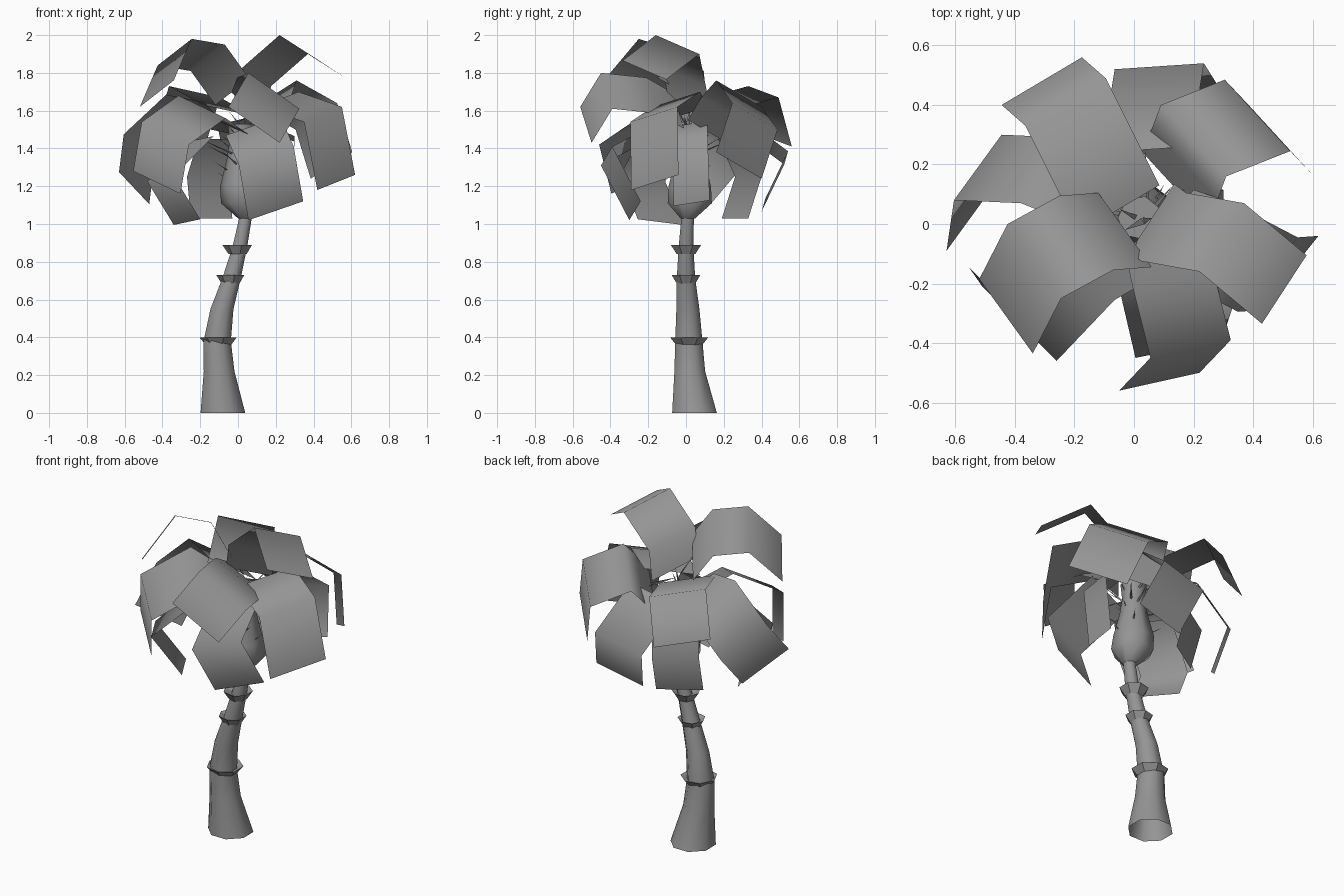
import bpy, bmesh, math
from mathutils import Vector

cube = bpy.data.objects.get("Cube")
if cube:
    bpy.data.objects.remove(cube)

grey = bpy.data.materials.new("plain_grey")
grey.use_nodes = True
colour = (0.3, 0.3, 0.3, 1)
grey.diffuse_color = colour
grey.node_tree.nodes["Principled BSDF"].inputs["Base Color"].default_value = colour


def finish(name, bm, angle):
    """Turn a bmesh into a smooth shaded object with creased edges."""
    mesh = bpy.data.meshes.new(name)
    bm.to_mesh(mesh)
    bm.free()
    mesh.materials.append(grey)
    obj = bpy.data.objects.new(name, mesh)
    bpy.context.collection.objects.link(obj)
    bpy.ops.object.select_all(action="DESELECT")
    bpy.context.view_layer.objects.active = obj
    obj.select_set(True)
    bpy.ops.object.shade_smooth_by_angle(angle=math.radians(angle))


def loft(name, rings, sides=8, angle=55):
    """Skin horizontal rings given as (x, y, z, radius), open below and capped on top."""
    bm = bmesh.new()
    loops = []
    for x, y, z, r in rings:
        turns = [math.tau * (i + 0.5) / sides for i in range(sides)]
        loops.append([bm.verts.new((x + r * math.cos(t), y + r * math.sin(t), z)) for t in turns])
    for low, high in zip(loops, loops[1:]):
        for i in range(sides):
            j = (i + 1) % sides
            bm.faces.new((low[i], low[j], high[j], high[i]))
    bm.faces.new(loops[-1])
    finish(name, bm, angle)


def frond(name, across, *spine):
    """Broad bent leaf: one cross edge per spine point, all parallel to across."""
    bm = bmesh.new()
    half = Vector(across) / 2
    edges = [(bm.verts.new(Vector(p) - half), bm.verts.new(Vector(p) + half)) for p in spine]
    for (a, b), (c, d) in zip(edges, edges[1:]):
        bm.faces.new((a, b, d, c))
    bmesh.ops.recalc_face_normals(bm, faces=bm.faces)
    bm.normal_update()
    if sum(f.normal.z for f in bm.faces) < 0:
        bmesh.ops.reverse_faces(bm, faces=bm.faces)
    finish(name, bm, 100)
    stem(name + "_stem", spine[0])


def stem(name, tip, width=0.012):
    """Thin three sided spike from the crown to a leaf."""
    bm = bmesh.new()
    root = Vector((0.03, 0.01, tip[2] - 0.1))
    tip = Vector(tip)
    side = (tip - root).cross(Vector((0, 0, 1))).normalized() * width
    base = [bm.verts.new(root + v) for v in (side, -side, Vector((0, 0, -width)))]
    point = bm.verts.new(tip)
    for i in range(3):
        bm.faces.new((base[i], base[(i + 1) % 3], point))
    bm.faces.new(base[::-1])
    bmesh.ops.recalc_face_normals(bm, faces=bm.faces)
    finish(name, bm, 30)


# Leaning trunk
loft("trunk", [(-0.08, 0.045, 0, 0.128), (-0.1, 0.02, 0.22, 0.088), (-0.11, 0.015, 0.38, 0.078),
               (-0.085, 0.01, 0.55, 0.066), (-0.035, 0, 0.71, 0.053), (0.01, 0, 0.88, 0.042),
               (0.045, 0.01, 1.06, 0.035)])

# Flared collars around the trunk
for name, x, y, z, r in (("low_collar", -0.1, 0.017, 0.35, 0.104),
                         ("middle_collar", -0.037, 0, 0.68, 0.078),
                         ("high_collar", 0, 0, 0.84, 0.083)):
    loft(name, [(x, y, z, r * 0.6), (x, y, z + 0.05, r), (x, y, z + 0.03, r * 0.5)], 7, 20)

# Crown bulb
loft("crown", [(0.04, 0.01, 1.03, 0.04), (0.03, 0.02, 1.11, 0.12), (0.02, 0.02, 1.2, 0.115),
               (0.02, 0.02, 1.34, 0.08), (0.02, 0.02, 1.44, 0.065), (0.02, 0.02, 1.53, 0.075)], 7)

# Ragged spikes around the crown
for i in range(14):
    t = i * 2.4
    reach = 0.15 + 0.04 * math.sin(i * 3)
    stem("crown_spike", (reach * math.cos(t), reach * math.sin(t), 1.26 + 0.018 * i))

# Upper fronds
frond("upper_left_frond", (0.15, 0.23, -0.1),
      (0.06, 0.02, 1.62), (0.1, -0.01, 1.78), (0.295, -0.045, 1.95), (0.505, -0.22, 1.815))
frond("upper_right_frond", (-0.18, 0.25, -0.14),
      (-0.03, -0.02, 1.7), (-0.16, -0.03, 1.88), (-0.335, -0.125, 1.91), (-0.43, -0.31, 1.69))
frond("upper_front_frond", (0.27, 0.06, -0.19),
      (0.1, -0.04, 1.6), (0.13, -0.18, 1.68), (0.19, -0.42, 1.705), (0.085, -0.53, 1.525))
frond("upper_back_frond", (0.27, 0.16, -0.06),
      (-0.05, 0.05, 1.6), (-0.23, 0.41, 1.7), (-0.31, 0.48, 1.44))

# Middle fronds
frond("middle_back_left_frond", (-0.22, 0.24, -0.14),
      (0.13, 0.13, 1.48), (0.17, 0.2, 1.6), (0.2, 0.28, 1.69), (0.415, 0.365, 1.57),
      (0.495, 0.28, 1.31))
frond("middle_left_frond", (-0.2, -0.25, -0.08),
      (0.1, -0.01, 1.58), (0.22, -0.05, 1.66), (0.45, -0.17, 1.58), (0.52, -0.165, 1.22))
frond("middle_right_frond", (0.16, 0.22, -0.17),
      (-0.1, 0.1, 1.56), (-0.3, 0.18, 1.6), (-0.525, 0.19, 1.39), (-0.55, 0.02, 1.19))
frond("middle_front_right_frond", (0.25, -0.25, -0.12),
      (-0.05, -0.05, 1.52), (-0.19, -0.13, 1.62), (-0.385, -0.335, 1.48), (-0.43, -0.27, 1.22))

# Drooping lower fronds
frond("lower_front_frond", (0.29, 0.06, 0.1),
      (0.08, -0.12, 1.52), (0.15, -0.42, 1.36), (0.2, -0.27, 1.07))
frond("lower_right_frond", (0.14, -0.24, 0.03),
      (-0.2, -0.12, 1.45), (-0.41, -0.23, 1.24), (-0.27, -0.135, 1.01))
frond("lower_back_right_frond", (0.22, 0.14, 0),
      (-0.1, 0.24, 1.45), (-0.16, 0.33, 1.25), (-0.14, 0.26, 1.03))
frond("lower_back_frond", (0.3, 0.02, 0.07),
      (0.04, 0.25, 1.56), (0.085, 0.53, 1.35), (0.16, 0.41, 1.1))
frond("lower_left_frond", (0, 0.19, 0.03),
      (0.12, 0.02, 1.53), (0.3, 0.02, 1.45), (0.27, 0.03, 1.11))
